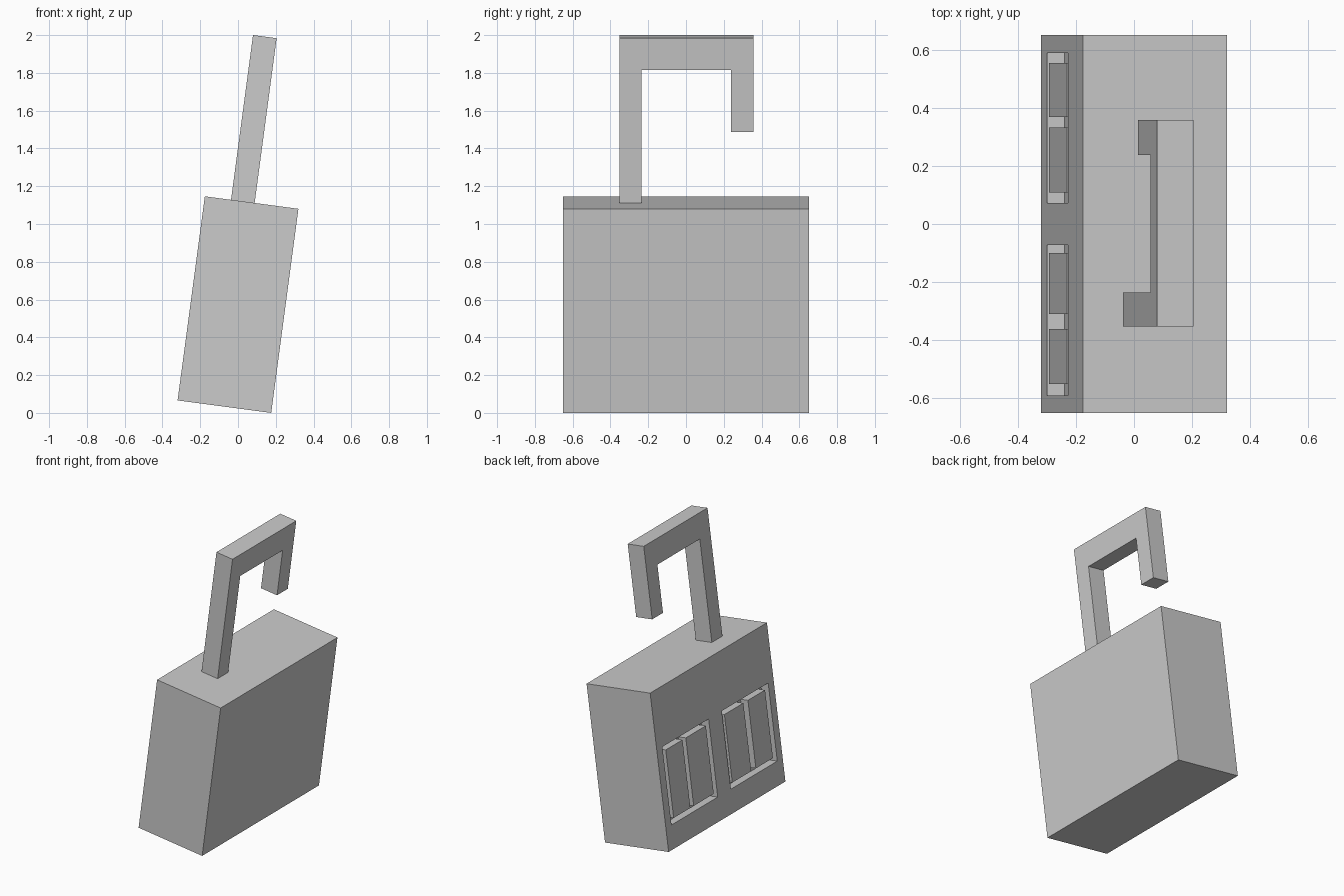
import bpy, bmesh, math
from mathutils import Matrix

if "Cube" in bpy.data.objects:
    bpy.data.objects.remove(bpy.data.objects["Cube"])

# Everything is modelled upright, then leaned over around the y axis
LEAN = Matrix.Translation((-0.072, 0, 0.033)) @ Matrix.Rotation(math.radians(7.6), 4, 'Y')


def finish(name, bm):
    bmesh.ops.recalc_face_normals(bm, faces=bm.faces)
    mesh = bpy.data.meshes.new(name)
    bm.to_mesh(mesh)
    bm.free()
    obj = bpy.data.objects.new(name, mesh)
    obj.matrix_world = LEAN
    bpy.context.collection.objects.link(obj)
    return obj


def add_box(bm, x, y, z):
    size = [b - a for a, b in (x, y, z)]
    mid = [(a + b) / 2 for a, b in (x, y, z)]
    bmesh.ops.create_cube(bm, size=1, matrix=Matrix.Translation(mid) @ Matrix.Diagonal((*size, 1)))


def boxes(name, *specs):
    bm = bmesh.new()
    for spec in specs:
        add_box(bm, *spec)
    return finish(name, bm)


# Body with two shallow pockets in its left face
body = boxes("lock_body", ((-0.25, 0.25), (-0.65, 0.65), (0, 1.09)))
pocket_x, pocket_z = (-0.35, -0.19), (0.162, 0.698)
cutter = boxes("pocket_cutter", (pocket_x, (0.073, 0.588), pocket_z),
               (pocket_x, (-0.59, -0.073), pocket_z))
cutter.hide_render = True
cutter.display_type = 'WIRE'
cut = body.modifiers.new("pockets", 'BOOLEAN')
cut.operation = 'DIFFERENCE'
cut.solver = 'EXACT'
cut.object = cutter

# Dial panels standing in the pockets
for i, y in enumerate([(0.368, 0.554), (0.108, 0.331), (-0.31, -0.099), (-0.551, -0.361)]):
    boxes(f"dial_panel_{i + 1}", ((-0.248, -0.185), y, (0.197, 0.664)))

# Open shackle: hook profile in the y-z plane, extruded along x
profile = [(-0.353, 1.085), (-0.353, 1.97), (0.357, 1.97), (0.357, 1.469),
           (0.237, 1.469), (0.237, 1.80), (-0.235, 1.80), (-0.235, 1.085)]
bm = bmesh.new()
face = bm.faces.new([bm.verts.new((-0.11, y, z)) for y, z in profile])
side = bmesh.ops.extrude_face_region(bm, geom=[face])
bmesh.ops.translate(bm, vec=(0.126, 0, 0),
                    verts=[v for v in side["geom"] if isinstance(v, bmesh.types.BMVert)])
finish("shackle", bm)
